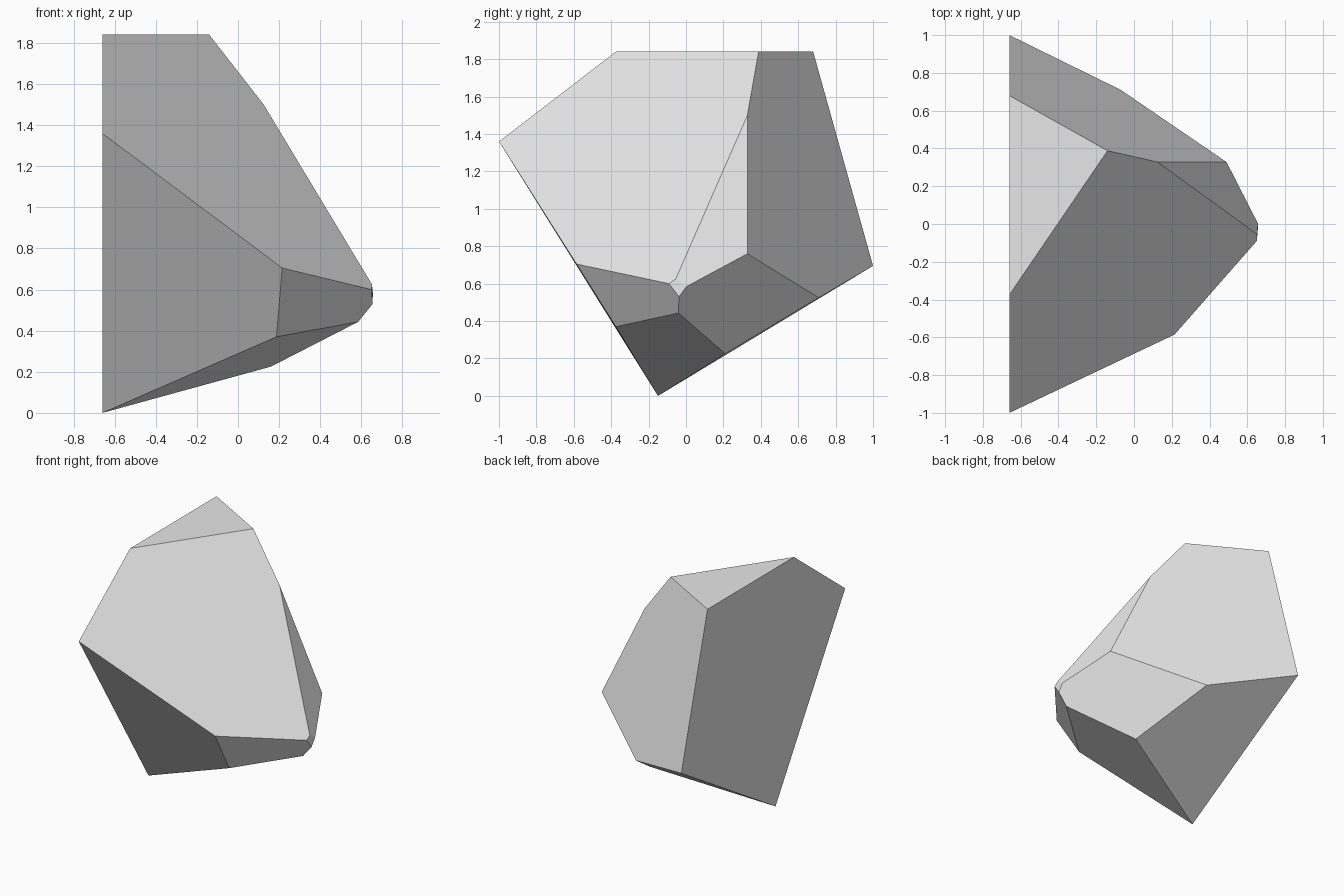
import bpy
import bmesh
from math import radians

# Remove the default cube only
default_cube = bpy.data.objects.get("Cube")
if default_cube:
    bpy.data.objects.remove(default_cube, do_unlink=True)


def make_material(name, value):
    """Plain grey material, same colour in viewport and render."""
    colour = (value, value, value, 1.0)
    material = bpy.data.materials.new(name)
    material.use_nodes = True
    material.diffuse_color = colour
    shader = material.node_tree.nodes["Principled BSDF"]
    shader.inputs["Base Color"].default_value = colour
    return material


def convex_solid(name, corners, material):
    """Convex faceted solid wrapped around its corner points."""
    bm = bmesh.new()
    for corner in corners:
        bm.verts.new(corner)
    bmesh.ops.convex_hull(bm, input=bm.verts[:])
    # Merge the hull triangles into whole flat facets
    bmesh.ops.dissolve_limit(bm, angle_limit=radians(5),
                             verts=bm.verts[:], edges=bm.edges[:])
    bmesh.ops.recalc_face_normals(bm, faces=bm.faces[:])
    mesh = bpy.data.meshes.new(name)
    bm.to_mesh(mesh)
    bm.free()
    mesh.materials.append(material)
    solid = bpy.data.objects.new(name, mesh)
    bpy.context.collection.objects.link(solid)
    return solid


# Flat broken side: the outline in y and z, all on one plane
BROKEN_X = -0.66
broken_side = [(BROKEN_X, y, z) for y, z in (
    (-1, 1.36), (-0.375, 1.84), (0.68, 1.84), (1, 0.695), (-0.15, 0))]

# Ridge running down from the flat top
ridge = [(-0.14, 0.388, 1.84), (0.125, 0.328, 1.5), (0.49, 0.328, 0.76)]

# Corners of the front and underside facets
lower_corners = [(0.215, -0.585, 0.705), (0.187, -0.375, 0.37),
                 (0.16, 0.21, 0.225), (-0.07, 0.71, 0.525),
                 (0.585, -0.04, 0.443)]

# Small blunt tip
tip = [(0.65, -0.09, 0.6), (0.652, -0.055, 0.625),
       (0.655, -0.038, 0.53), (0.656, 0.003, 0.585)]

convex_solid("rock_shard", broken_side + ridge + lower_corners + tip,
             make_material("light_grey_stone", 0.8))
